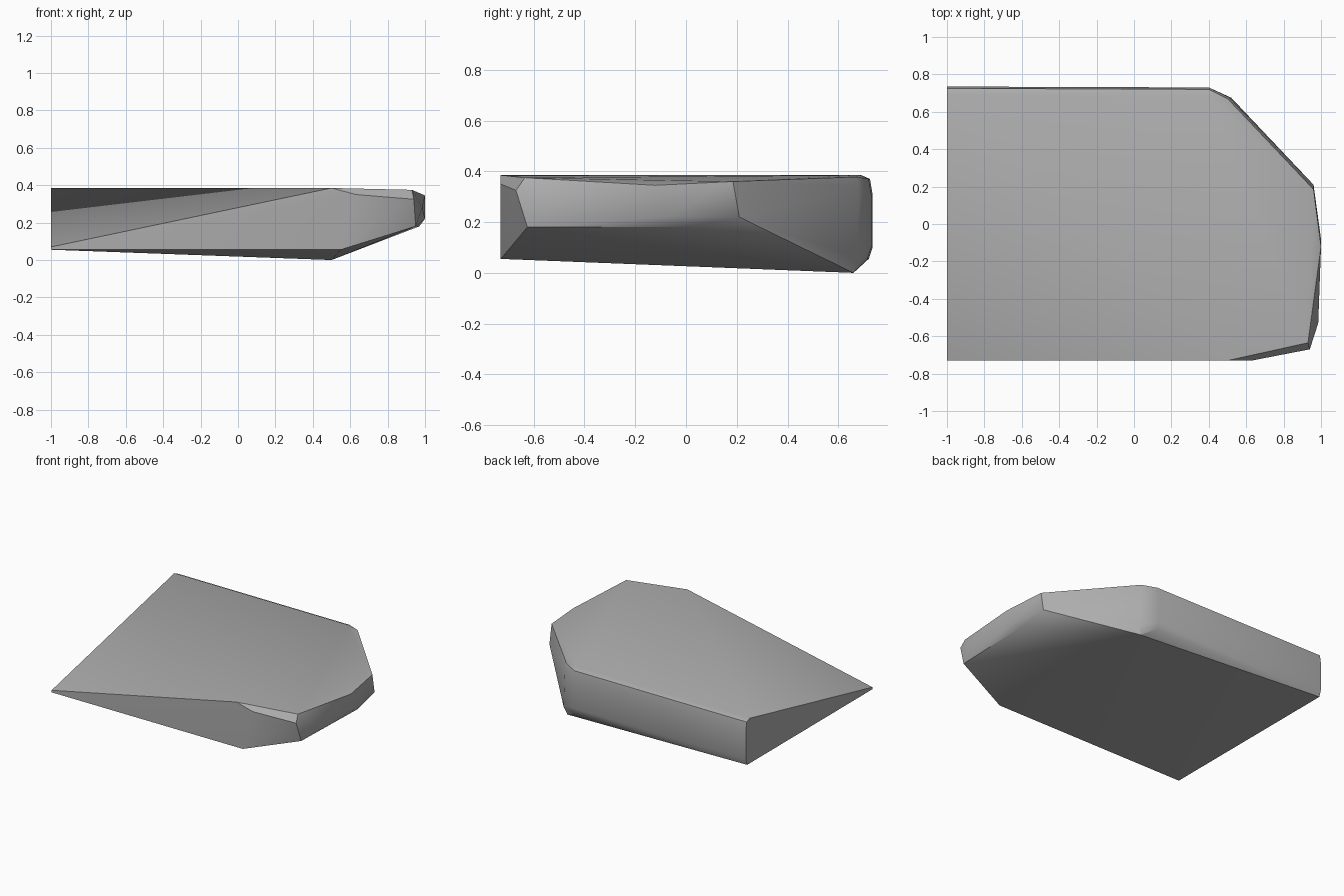
import bpy
import bmesh
import math

# Remove the default cube
default_cube = bpy.data.objects.get("Cube")
if default_cube:
    bpy.data.objects.remove(default_cube, do_unlink=True)


def make_material(name, color):
    material = bpy.data.materials.new(name)
    material.use_nodes = True
    material.diffuse_color = color
    material.node_tree.nodes["Principled BSDF"].inputs["Base Color"].default_value = color
    return material


def hull_object(name, corners, material):
    """Wrap a convex, chipped stone skin around its corner points."""
    bm = bmesh.new()
    for corner in corners:
        bm.verts.new(corner)
    result = bmesh.ops.convex_hull(bm, input=bm.verts)
    loose = [v for v in bm.verts if not v.link_faces]
    bmesh.ops.delete(bm, geom=loose, context="VERTS")
    bmesh.ops.dissolve_limit(bm, angle_limit=math.radians(0.5),
                             verts=bm.verts, edges=bm.edges)
    bmesh.ops.recalc_face_normals(bm, faces=bm.faces)
    mesh = bpy.data.meshes.new(name)
    bm.to_mesh(mesh)
    bm.free()
    mesh.materials.append(material)
    obj = bpy.data.objects.new(name, mesh)
    bpy.context.collection.objects.link(obj)
    return obj


# Main levels of the slab
half_depth = 0.73
top = 0.385
base = 0.055

# Cut end: a thin front tip widening to full height at the back
cut_end = [(-1, -half_depth, base), (-1, -half_depth, 0.07)]

# Front face and its chipped upper corner
front_face = [
    (0.55, -half_depth, base), (0.5, -half_depth, top),
    (0.63, -half_depth, 0.35), (0.94, -0.67, 0.325),
    (0.93, -0.635, 0.375), (0.95, -0.625, 0.18),
]

# Worn nose on the far side
nose = [
    (0.985, -0.53, 0.28), (1, -0.12, 0.345), (1, -0.08, 0.22),
    (0.97, 0, 0.18), (0.96, 0.185, 0.36), (0.96, 0.21, 0.22),
]

# Back wall: the same bevelled profile (depth, height) at both ends
back_wall = []
for depth, height in [(0.69, top), (0.725, 0.37), (0.735, 0.31),
                      (0.735, 0.1), (0.72, base)]:
    back_wall.append((-1, depth, height))
    back_wall.append((0.4, depth - 0.005, height))

# Rounded back corner and the lowest point of the underside
back_corner = [(0.5, 0.67, 0.378), (0.505, 0.68, 0.34),
               (0.52, 0.675, 0.06), (0.5, 0.66, 0)]

stone = make_material("stone grey", (0.42, 0.42, 0.42, 1))
slab = hull_object("rock_slab", cut_end + front_face + nose + back_wall + back_corner, stone)

# Soft shading over the shallow facets, crisp at the breaks
bpy.ops.object.select_all(action="DESELECT")
slab.select_set(True)
bpy.context.view_layer.objects.active = slab
bpy.ops.object.shade_smooth_by_angle(angle=math.radians(30))
